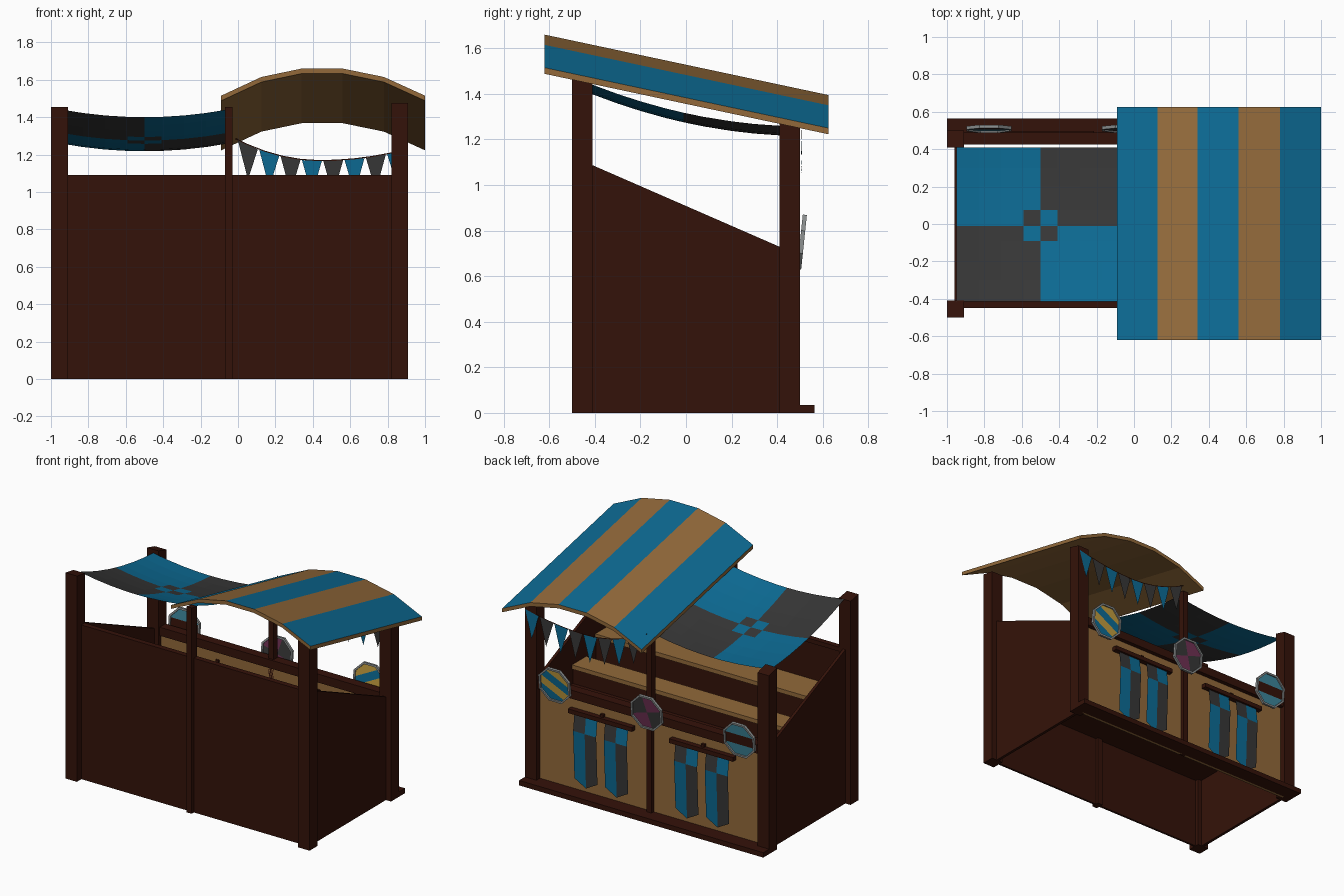
import bpy, bmesh, math
from mathutils import Matrix, Vector

if "Cube" in bpy.data.objects:
    bpy.data.objects.remove(bpy.data.objects["Cube"])


def mat(name, hexcol):
    rgb = [int(hexcol[i:i + 2], 16) / 255 for i in (0, 2, 4)]
    m = bpy.data.materials.new(name)
    m.diffuse_color = [((c + .055) / 1.055) ** 2.4 if c > .04 else c / 12.9 for c in rgb] + [1]
    m.use_nodes = True
    m.node_tree.nodes["Principled BSDF"].inputs["Base Color"].default_value = m.diffuse_color
    return m


BROWN, TAN = mat("dark_wood", "341209"), mat("light_wood", "92693a")
BLUE, DARK = mat("blue_cloth", "0c6a93"), mat("dark_cloth", "373737")
YELLOW, PURPLE = mat("yellow_paint", "c09a3e"), mat("purple_paint", "6e3052")
SKY, STEEL = mat("sky_paint", "3c8499"), mat("steel", "8c9090")


def mesh(name, verts, faces, mats, idx=None):
    me = bpy.data.meshes.new(name)
    me.from_pydata(verts, [], faces)
    for m in mats:
        me.materials.append(m)
    if idx:
        for p, i in zip(me.polygons, idx):
            p.material_index = i
    ob = bpy.data.objects.new(name, me)
    bpy.context.collection.objects.link(ob)
    return ob


def prism(name, profile, offset, m):
    # extrude a planar outline along a vector
    n = len(profile)
    vs = [Vector(p) for p in profile]
    vs += [p + Vector(offset) for p in vs]
    fs = [tuple(range(n))[::-1], tuple(range(n, 2 * n))]
    fs += [(i, (i + 1) % n, n + (i + 1) % n, n + i) for i in range(n)]
    ob = mesh(name, vs, fs, [m])
    bm = bmesh.new()
    bm.from_mesh(ob.data)
    bmesh.ops.recalc_face_normals(bm, faces=bm.faces)
    bm.to_mesh(ob.data)
    bm.free()
    return ob


def box(name, x0, x1, y0, y1, z0, z1, m=BROWN):
    return prism(name, [(x0, y0, z0), (x1, y0, z0), (x1, y1, z0), (x0, y1, z0)], (0, 0, z1 - z0), m)


def grid(name, xs, ys, point, mats, pick):
    vs = [point(x, y) for y in ys for x in xs]
    n, fs, idx = len(xs), [], []
    for j in range(len(ys) - 1):
        for i in range(n - 1):
            fs.append((j * n + i, j * n + i + 1, (j + 1) * n + i + 1, (j + 1) * n + i))
            idx.append(pick((xs[i] + xs[i + 1]) / 2, (ys[j] + ys[j + 1]) / 2))
    return mesh(name, vs, fs, mats, idx)


# Posts with slightly sloping tops
def post(name, x0, x1, y0, y1, z0, z1):
    prism(name, [(x0, y0, 0), (x0, y1, 0), (x0, y1, z1), (x0, y0, z0)], (x1 - x0, 0, 0), BROWN)


for side, x0, top in (("left", -1, 1.455), ("right", .82, 1.475)):
    post(side + "_rear_post", x0, x0 + .09, -.5, -.41, top, top - .015)
    post(side + "_counter_post", x0, x0 + .09, .41, .5, 1.285, 1.26)
post("middle_rear_post", -.07, -.03, -.475, -.415, 1.455, 1.445)
post("middle_counter_post", -.07, -.03, .44, .485, 1.27, 1.26)

# Walls
box("rear_wall", -.93, .84, -.45, -.435, 0, 1.09)
box("rear_wall_cap", -.93, .84, -.45, -.412, 1.06, 1.09)
for side, x in (("left", -.96), ("right", .85)):
    prism(side + "_wall", [(x, -.44, 0), (x, .42, 0), (x, .42, .725), (x, -.44, 1.1)], (.02, 0, 0), BROWN)

# Counter front
box("base_trim", -1, .91, .455, .565, 0, .035)
box("counter_panel", -.94, .85, .44, .46, 0, .70, TAN)
box("counter_rail", -.93, .84, .425, .49, .68, .74)

# Stepped display shelves inside
box("shelf_base", -.94, .85, -.435, .30, .51, .54)
box("lower_shelf_lip", -.94, .85, .30, .325, .50, .55, TAN)
box("middle_shelf", -.94, .85, -.10, .06, .645, .675, TAN)
box("middle_riser", -.94, .85, .03, .05, .54, .645)
box("upper_shelf", -.94, .85, -.435, -.20, .765, .795, TAN)
box("upper_riser", -.94, .85, -.23, -.21, .54, .765)

# Arched striped roof falling toward the counter
rx = [-.09, .125, .34, .56, .78, 1.0]
rz = [1.515, 1.615, 1.66, 1.66, 1.615, 1.515]
profile = list(zip(rx, rz)) + [(x, z - .027) for x, z in list(zip(rx, rz))[::-1]]
roof = prism("striped_roof", [(x, -.62, z) for x, z in profile], (0, 1.245, -.265), TAN)
roof.data.materials.append(BLUE)
for p in roof.data.polygons:
    if p.normal.z > .5 and len(p.vertices) == 4:
        p.material_index = int(rx[0] < p.center.x < .12 or .34 < p.center.x < .56 or p.center.x > .78)

# Sagging checked canopy


def sag(x, y):
    u, t = (x + .5) / .45, (y + .41) / .82
    return (x, y, 1.44 - .18 * t - .042 * (1 - u * u) - .14 * t * (1 - t))


def checker(x, y):
    inner = abs(x + .5) < .09 and abs(y) < .09
    return int((x < -.5) == (y < 0)) ^ int(inner)


grid("sagging_canopy", [-.95, -.83, -.71, -.59, -.5, -.41, -.29, -.17, -.05],
     [-.415, -.3, -.2, -.09, -.01, .075, .2, .3, .41], sag, [BLUE, DARK], checker)

# Bunting strung across the outer faces of the counter posts


def string_z(x):
    s = (x - .44) / .46
    return 1.165 + (.12 if s < 0 else .06) * s * s


for i in range(8):
    a = i * .114
    b = a + .106
    za, zb = string_z(a), string_z(b)
    tip = ((a + b) / 2, .51, (za + zb) / 2 - .185)
    mesh("bunting_flag", [(a, .505, za), (b, .505, zb), tip], [(0, 1, 2)], [(DARK, BLUE)[i % 2]])
pts = [-.05 + i * .0955 for i in range(11)]
mesh("bunting_string", [(x, .505, string_z(x) + d) for d in (0, .006) for x in pts],
     [(i, i + 1, i + 12, i + 11) for i in range(10)], [BROWN])

# Hanging rods with two pointed banners each
for cx in (.325, -.465):
    box("banner_rod", cx - .25, cx + .25, .46, .497, .575, .605)
    box("rod_peg", cx - .012, cx + .012, .43, .48, .60, .625)
    for bx in (cx - .12, cx + .12):
        xs, zs = [bx - .09, bx, bx + .09], [.12, .46, .58]

        def hang(x, z, bx=bx):
            low = z < .2
            return (x, .482 + .015 * (z > .2) * (z < .5), z - (.05 if low and x == bx else 0))

        grid("banner", xs, zs, hang, [BLUE, DARK],
             lambda x, z, bx=bx: int((x > bx) == (z > .46)))


# Octagonal painted shields leaning on the rail
def shield(name, cx, mats, cuts, pick):
    place = Matrix.Translation((cx, .508, .75)) @ Matrix.Rotation(math.radians(-96), 4, 'X')
    bm = bmesh.new()
    bmesh.ops.create_circle(bm, cap_ends=True, radius=.118, segments=8)
    bmesh.ops.rotate(bm, verts=bm.verts, matrix=Matrix.Rotation(math.pi / 8, 3, 'Z'))
    for co, no in cuts:
        bmesh.ops.bisect_plane(bm, geom=bm.verts[:] + bm.edges[:] + bm.faces[:],
                               plane_co=co, plane_no=no)
    for f in bm.faces:
        c = f.calc_center_median()
        f.material_index = pick(c.x, c.y)
    bm.transform(place)
    me = bpy.data.meshes.new(name)
    bm.to_mesh(me)
    bm.free()
    for m in mats:
        me.materials.append(m)
    bpy.context.collection.objects.link(bpy.data.objects.new(name, me))
    # rim
    vs, fs = [], []
    for k in range(8):
        a = math.pi / 8 + k * math.pi / 4
        vs += [place @ Vector((r * math.cos(a), r * math.sin(a), z))
               for r, z in ((.13, -.008), (.13, .01), (.116, .01), (.116, -.008))]
        for j in range(4):
            n = (k + 1) % 8
            fs.append((k * 4 + j, n * 4 + j, n * 4 + (j + 1) % 4, k * 4 + (j + 1) % 4))
    mesh(name + "_rim", vs, fs, [STEEL])


shield("banded_shield", -.775, [SKY, BROWN], [((0, .035, 0), (0, 1, 0)), ((0, -.035, 0), (0, 1, 0))],
       lambda x, y: int(abs(y) < .035))
shield("quartered_shield", -.05, [DARK, PURPLE], [((0, 0, 0), (1, .3, 0)), ((0, 0, 0), (-.3, 1, 0))],
       lambda x, y: int((x + .3 * y > 0) == (y - .3 * x > 0)))
d = Vector((.45, .89, 0))
shield("striped_shield", .67, [YELLOW, BLUE], [(d * s, d) for s in (-.055, 0, .055)],
       lambda x, y: int(math.floor((x * d.x + y * d.y) / .055) in (-1, 1)))
